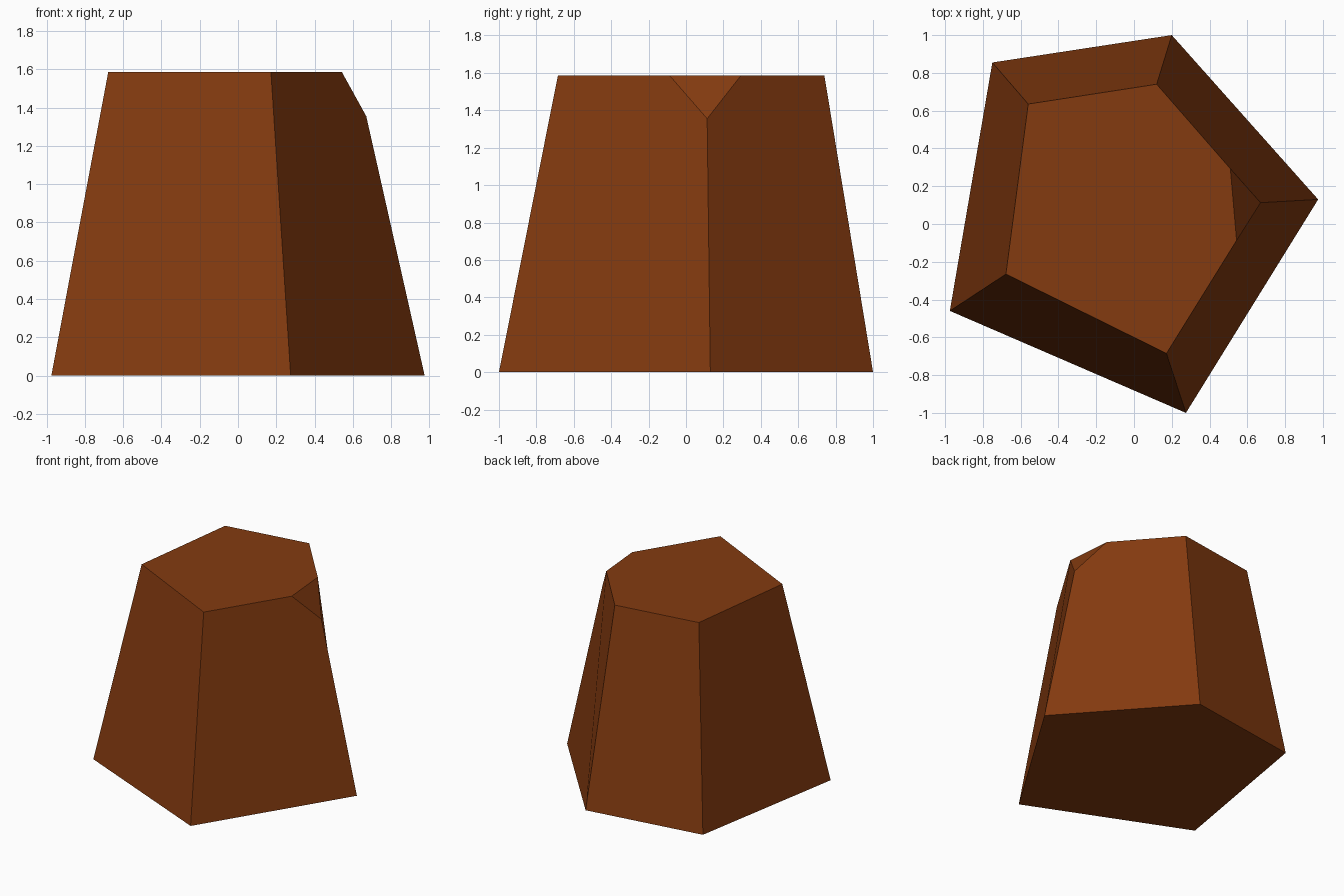
import bpy
import bmesh

if "Cube" in bpy.data.objects:
    bpy.data.objects.remove(bpy.data.objects["Cube"])

HEIGHT = 1.585
# Outlines of the foot and the top, counter-clockwise from the front left
BASE = [(-0.975, -0.46), (0.275, -1.0), (0.975, 0.13), (0.20, 1.0), (-0.75, 0.855)]
TOP = [(-0.678, -0.265), (0.172, -0.685), (0.67, 0.113), (0.12, 0.74), (-0.56, 0.635)]
CHIP = 2            # corner of the top that is broken off
CHIP_Z = 1.355      # height of the broken corner
CHIP_EDGE = [(0.543, -0.087), (0.51, 0.293)]

# Tapered five-sided stump with one chipped top corner
bm = bmesh.new()
base = [bm.verts.new((x, y, 0)) for x, y in BASE]
top = [bm.verts.new((x, y, CHIP_Z if i == CHIP else HEIGHT)) for i, (x, y) in enumerate(TOP)]
before, after = [bm.verts.new((x, y, HEIGHT)) for x, y in CHIP_EDGE]

bm.faces.new(base[::-1])
bm.faces.new(top[:CHIP] + [before, after] + top[CHIP + 1:])
bm.faces.new([before, top[CHIP], after])
for i in range(5):
    j = (i + 1) % 5
    side = [base[i], base[j], top[j]]
    if j == CHIP:
        side.append(before)
    if i == CHIP:
        side.append(after)
    bm.faces.new(side + [top[i]])
bm.normal_update()

mesh = bpy.data.meshes.new("stump")
bm.to_mesh(mesh)
bm.free()
stump = bpy.data.objects.new("stump", mesh)
bpy.context.collection.objects.link(stump)

# Brown bark colour
brown = bpy.data.materials.new("brown")
brown.diffuse_color = (0.23, 0.043, 0.005, 1)
brown.use_nodes = True
brown.node_tree.nodes["Principled BSDF"].inputs["Base Color"].default_value = brown.diffuse_color
mesh.materials.append(brown)
